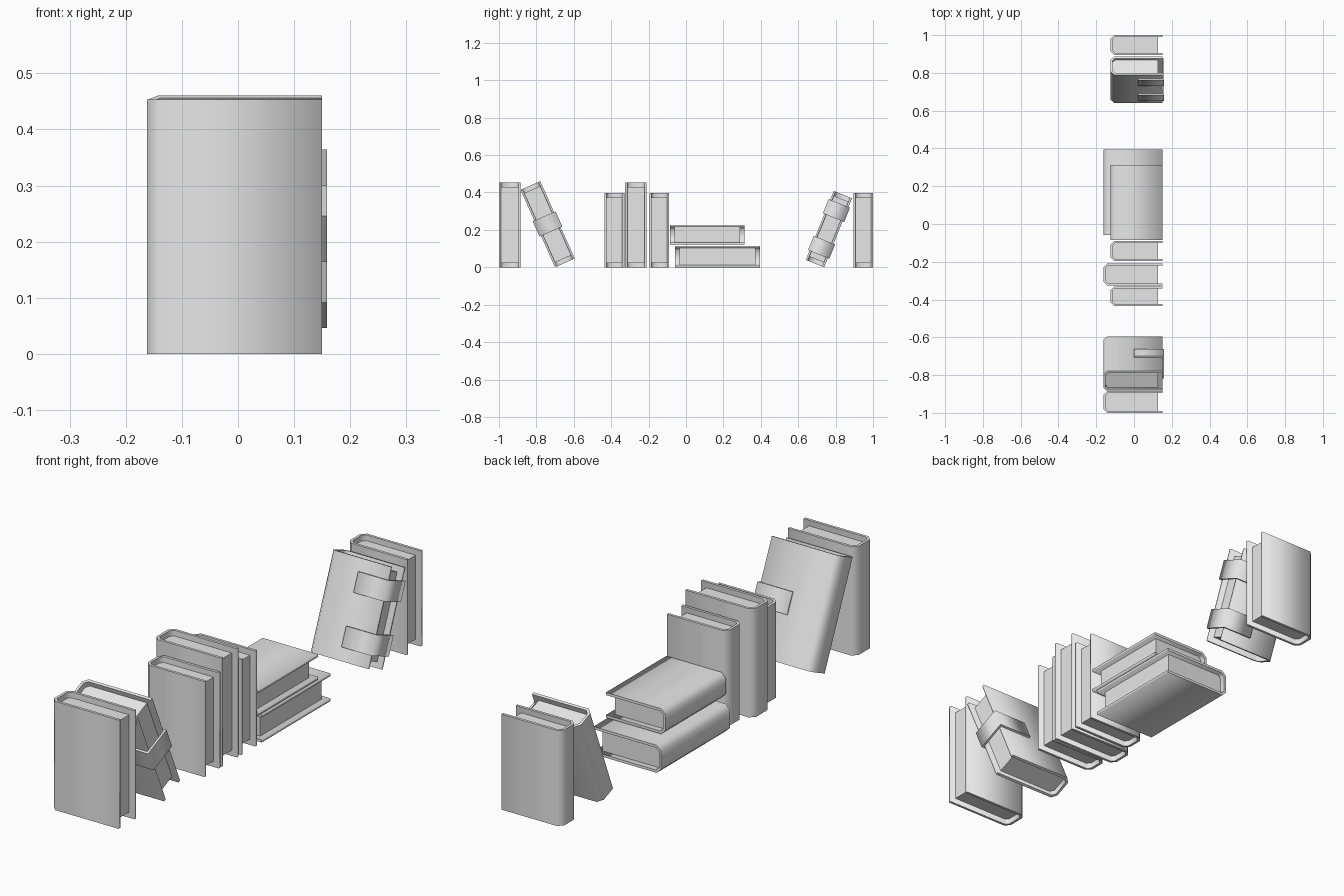
import bpy, bmesh
from math import radians, sin, cos

old = bpy.data.objects.get("Cube")
if old:
    bpy.data.objects.remove(old, do_unlink=True)

grey = bpy.data.materials.new("plain_grey")
grey.use_nodes = True
grey.diffuse_color = (0.8, 0.8, 0.8, 1)
grey.node_tree.nodes["Principled BSDF"].inputs["Base Color"].default_value = (0.8, 0.8, 0.8, 1)

FORE = 0.15      # open edge of the covers
BOARD = 0.011    # cover thickness
CHAMFER = 0.02   # spine corner
MARGIN = 0.024   # pages set back from the covers
STRAP = 0.009    # strap thickness


def finish(bm, name, place):
    bmesh.ops.recalc_face_normals(bm, faces=bm.faces)
    mesh = bpy.data.meshes.new(name)
    bm.to_mesh(mesh)
    bm.free()
    mesh.materials.append(grey)
    obj = bpy.data.objects.new(name, mesh)
    bpy.context.collection.objects.link(obj)
    obj.location = (0, place[0], place[1])
    obj.rotation_euler = (place[2], 0, 0)


def bent_sheet(name, outer, inner, z0, z1, place):
    """Thick open sheet between two matching paths, with smooth sides and flat ends."""
    bm = bmesh.new()
    loop = outer + inner[::-1]
    low, high = [[bm.verts.new((x, y, z)) for x, y in loop] for z in (z0, z1)]
    n = len(loop)
    for i in range(n):
        j = (i + 1) % n
        bm.faces.new((low[i], low[j], high[j], high[i])).smooth = True
    for ring in (low, high):
        for i in range(len(outer) - 1):
            bm.faces.new((ring[i], ring[i + 1], ring[n - 2 - i], ring[n - 1 - i]))
    finish(bm, name, place)


def block(name, outline, z0, z1, place):
    """Flat-faced prism."""
    bm = bmesh.new()
    low, high = [[bm.verts.new((x, y, z)) for x, y in outline] for z in (z0, z1)]
    bm.faces.new(low)
    bm.faces.new(high)
    n = len(outline)
    for i in range(n):
        j = (i + 1) % n
        bm.faces.new((low[i], low[j], high[j], high[i]))
    finish(bm, name, place)


def mirrored(half):
    return half + [(x, -y) for x, y in half[::-1]]


def cover_path(spine, h, inset, fore):
    k = inset * 0.414
    return mirrored([(fore, inset - h), (spine + CHAMFER + k, inset - h),
                     (spine + inset, CHAMFER + k - h)])


def book(name, size, place, straps=(), strap_start=0, strap_height=0):
    spine, thick, height = size
    h = thick / 2
    bent_sheet(name + "_cover", cover_path(spine, h, 0, FORE),
               cover_path(spine, h, BOARD, FORE), 0, height, place)
    block(name + "_pages", cover_path(spine, h, BOARD, FORE - MARGIN),
          MARGIN, height - MARGIN, place)
    # straps wrapped around the open edge
    for i, z in enumerate(straps):
        outer = mirrored([(strap_start, -h - STRAP), (FORE + STRAP, -h - STRAP)])
        inner = mirrored([(strap_start, -h), (FORE, -h)])
        bent_sheet(f"{name}_strap_{i + 1}", outer, inner,
                   z - strap_height / 2, z + strap_height / 2, place)


LARGE = (-0.162, 0.115, 0.453)
SMALL = (-0.125, 0.105, 0.398)


def upright(size, y):
    return (y + size[1] / 2, 0, 0)


def leaning(size, y, degrees):
    """Stand the book on one lower edge at y and tip it; positive tips towards the front."""
    a = radians(degrees)
    h = size[1] / 2
    side = 1 if a > 0 else -1
    return (y + side * h * cos(a), h * abs(sin(a)), a)


def lying(size, y, z):
    return (y, z + size[1] / 2, radians(-90))


# front group
book("front_book", LARGE, upright(LARGE, -1.0))
book("front_leaning_book", LARGE, leaning(LARGE, -0.70, 24),
     straps=[0.228], strap_start=0.0, strap_height=0.09)

# middle row
book("middle_book_1", SMALL, upright(SMALL, -0.435))
book("middle_book_2", LARGE, upright(LARGE, -0.325))
book("middle_book_3", SMALL, upright(SMALL, -0.195))

# stack
book("stack_lower_book", LARGE, lying(LARGE, -0.058, 0))
book("stack_upper_book", SMALL, lying(SMALL, -0.085, 0.121))

# back group
book("back_leaning_book", SMALL, leaning(SMALL, 0.738, -22),
     straps=[0.094, 0.306], strap_start=0.02, strap_height=0.082)
book("back_book", SMALL, upright(SMALL, 0.895))
